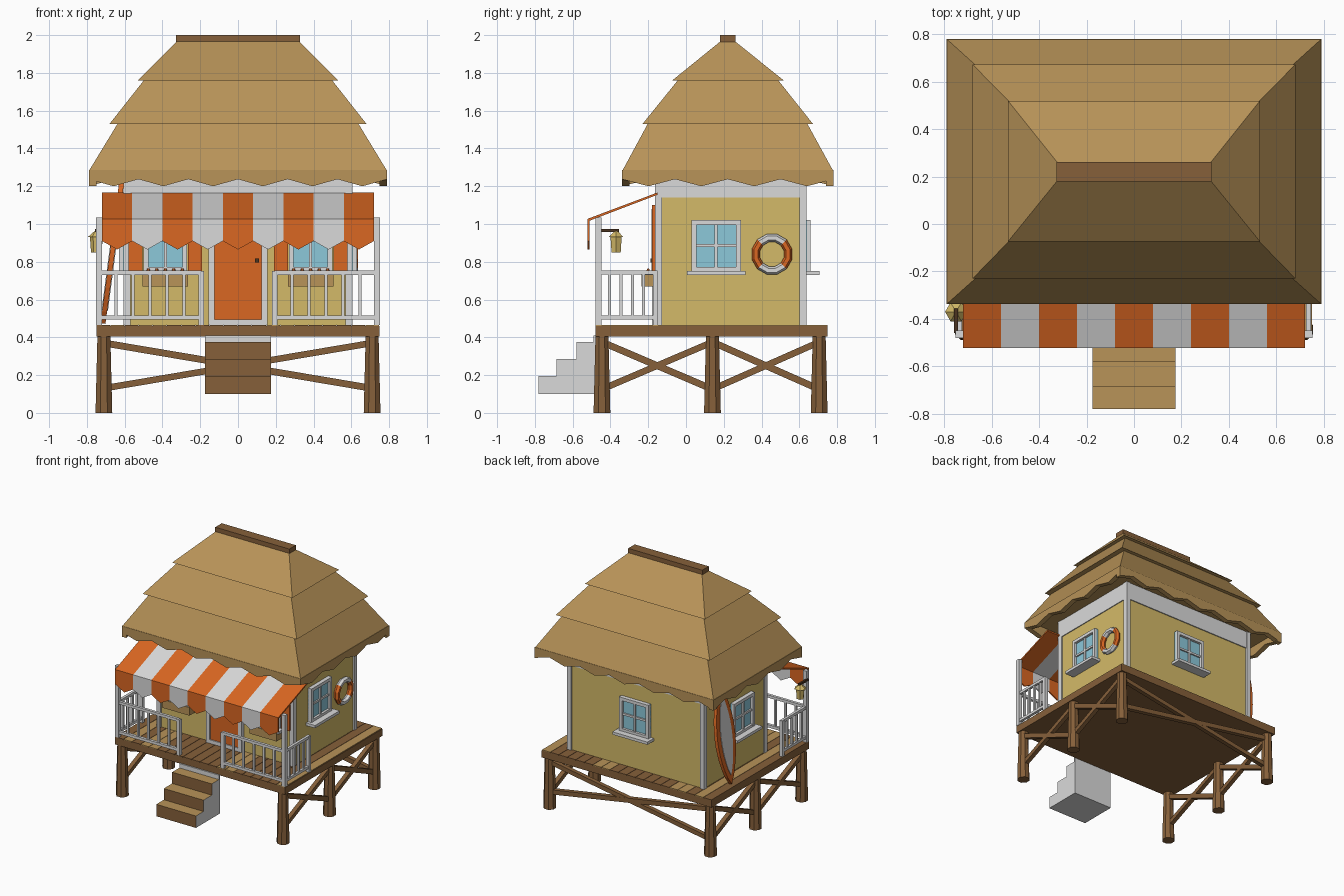
import bpy, bmesh, math, random
from mathutils import Matrix, Vector

if "Cube" in bpy.data.objects:
    bpy.data.objects.remove(bpy.data.objects["Cube"])

random.seed(4)


def mat(name, r, g, b):
    m = bpy.data.materials.new(name)
    m.diffuse_color = [((c / 255 + 0.055) / 1.055) ** 2.4 for c in (r, g, b)] + [1]
    m.use_nodes = True
    m.node_tree.nodes["Principled BSDF"].inputs["Base Color"].default_value = m.diffuse_color
    return m


THATCH = mat("thatch", 184, 147, 88)
WOOD = mat("wood", 134, 96, 58)
WHITE = mat("white_paint", 218, 218, 218)
YELLOW = mat("yellow_wall", 212, 186, 104)
ORANGE = mat("orange_paint", 218, 103, 34)
GLASS = mat("window_glass", 140, 200, 218)
DARK = mat("dark_metal", 75, 52, 32)


def finish(name, bm, mats, M=None):
    if M is not None:
        bm.transform(M)
    bmesh.ops.recalc_face_normals(bm, faces=bm.faces[:])
    me = bpy.data.meshes.new(name)
    bm.to_mesh(me)
    bm.free()
    for m in (mats if isinstance(mats, (list, tuple)) else [mats]):
        me.materials.append(m)
    ob = bpy.data.objects.new(name, me)
    bpy.context.collection.objects.link(ob)
    return ob


def box(name, x0, x1, y0, y1, z0, z1, m, M=None):
    bm = bmesh.new()
    T = Matrix.Translation(((x0 + x1) / 2, (y0 + y1) / 2, (z0 + z1) / 2))
    bmesh.ops.create_cube(bm, size=1, matrix=T @ Matrix.Diagonal((x1 - x0, y1 - y0, z1 - z0, 1)))
    return finish(name, bm, m, M)


def prism(name, pts, depth, m, M=None):
    """Outline in local x/z, extruded along +y."""
    bm = bmesh.new()
    a = [bm.verts.new((x, 0, z)) for x, z in pts]
    f = bm.faces.new(a)
    r = bmesh.ops.extrude_face_region(bm, geom=[f])
    bmesh.ops.translate(bm, vec=(0, depth, 0), verts=[v for v in r["geom"] if isinstance(v, bmesh.types.BMVert)])
    return finish(name, bm, m, M)


def cone(name, x, y, z0, z1, r0, r1, n, m):
    bm = bmesh.new()
    bmesh.ops.create_cone(bm, cap_ends=True, segments=n, radius1=r0, radius2=r1, depth=z1 - z0,
                          matrix=Matrix.Translation((x, y, (z0 + z1) / 2)) @ Matrix.Rotation(math.pi / n, 4, 'Z'))
    return finish(name, bm, m)


def beam(name, p, q, w, m):
    p, q = Vector(p), Vector(q)
    d = q - p
    M = Matrix.Translation((p + q) / 2) @ d.to_track_quat('Z', 'Y').to_matrix().to_4x4()
    return box(name, -w / 2, w / 2, -w / 2, w / 2, -d.length / 2, d.length / 2, m, M)


def frustum(name, z0, a, z1, b, m):
    """Hipped block; a and b are (half x, y min, y max) at the bottom and top."""
    bm = bmesh.new()
    lo, hi = [[bm.verts.new(c) for c in ((-h, y0, z), (h, y0, z), (h, y1, z), (-h, y1, z))]
              for z, (h, y0, y1) in ((z0, a), (z1, b))]
    bm.faces.new(lo)
    bm.faces.new(hi)
    for i in range(4):
        j = (i + 1) % 4
        bm.faces.new((lo[i], lo[j], hi[j], hi[i]))
    return finish(name, bm, m)


def wall(x, y, deg):
    return Matrix.Translation((x, y, 0)) @ Matrix.Rotation(math.radians(deg), 4, 'Z')


# Stilts and cross braces
for x in (-0.71, 0.71):
    for y in (-0.445, 0.14, 0.705):
        cone("stilt", x, y, 0, 0.41, 0.048, 0.037, 8, WOOD)
    for y0, y1 in ((-0.445, 0.14), (0.14, 0.705)):
        beam("side_brace", (x, y0, 0.375), (x, y1, 0.125), 0.036, WOOD)
        beam("side_brace", (x, y0, 0.125), (x, y1, 0.375), 0.034, WOOD)
beam("back_brace", (-0.71, 0.705, 0.37), (0.71, 0.705, 0.13), 0.036, WOOD)
beam("back_brace", (-0.71, 0.705, 0.13), (0.71, 0.705, 0.37), 0.034, WOOD)

# Deck with planks, a few of them lighter
box("deck", -0.75, 0.75, -0.48, 0.75, 0.405, 0.46, WOOD)
for i in range(20):
    x = -0.75 + i * 0.075
    box("deck_plank", x, x + 0.072, -0.48, 0.75, 0.46, 0.466, THATCH if random.random() < 0.2 else WOOD)

# Steps: white sides, wooden risers, light treads
steps = prism("steps", [(-0.78, 0.1), (-0.78, 0.195), (-0.685, 0.195), (-0.685, 0.285), (-0.58, 0.285),
                        (-0.58, 0.375), (-0.48, 0.375), (-0.48, 0.1)], 0.35, [WHITE, WOOD, THATCH],
              Matrix.Translation((0.175, 0, 0)) @ Matrix.Rotation(math.pi / 2, 4, 'Z'))
for p in steps.data.polygons:
    p.material_index = 1 if p.normal.y < -0.5 else 2 if p.normal.z > 0.5 else 0
box("step_riser", -0.175, 0.175, -0.49, -0.48, 0.37, 0.41, WHITE)

# House body, corner boards and top band
box("walls", -0.595, 0.595, -0.15, 0.625, 0.465, 1.28, YELLOW)
box("wall_band", -0.602, 0.602, -0.158, 0.633, 1.14, 1.285, WHITE)
for x in (-0.588, 0.588):
    for y in (-0.145, 0.62):
        box("corner_board", x - 0.018, x + 0.018, y - 0.018, y + 0.018, 0.465, 1.285, WHITE)


# Windows: local x along the wall, -y outward
def window(M, w=0.13, top=1.02):
    box("window_glass", -w, w, -0.012, 0, 0.75, top, GLASS, M)
    for s in (-1, 1):
        c = s * (w - 0.0125)
        box("window_side", c - 0.0125, c + 0.0125, -0.032, 0, 0.75, top, WHITE, M)
    box("window_head", -w, w, -0.032, 0, top - 0.025, top, WHITE, M)
    box("window_foot", -w, w, -0.031, 0, 0.75, 0.772, WHITE, M)
    box("window_mullion", -0.008, 0.008, -0.024, 0, 0.76, top - 0.01, WHITE, M)
    mid = (0.75 + top) / 2
    box("window_crossbar", -w + 0.01, w - 0.01, -0.023, 0, mid - 0.008, mid + 0.008, WHITE, M)
    box("window_sill", -w - 0.025, w + 0.025, -0.08, 0, 0.73, 0.752, WHITE, M)


window(wall(0.597, 0.16, 90))
window(wall(-0.597, 0.16, -90))
window(wall(0, 0.628, 180))
for cx in (-0.385, 0.385):
    M = wall(cx, -0.15, 0)
    window(M, 0.115, 1.08)
    box("planter", -0.12, 0.12, -0.085, -0.01, 0.67, 0.735, THATCH, M)
    for i in range(5):
        cone("flower", cx - 0.09 + i * 0.045, -0.2, 0.73, 0.765, 0.02, 0.005, 6, ORANGE)
    for s in (-1, 1):
        c = s * 0.157
        box("shutter", c - 0.037, c + 0.037, -0.03, 0, 0.75, 1.1, ORANGE, M)

# Door
box("door", -0.125, 0.125, -0.172, -0.14, 0.49, 1.06, ORANGE)
for x in (-0.14, 0.14):
    box("door_jamb", x - 0.016, x + 0.016, -0.18, -0.14, 0.465, 1.085, WHITE)
box("door_head", -0.156, 0.156, -0.18, -0.14, 1.055, 1.085, WHITE)
box("door_threshold", -0.14, 0.14, -0.18, -0.14, 0.465, 0.495, WHITE)
box("door_handle", 0.09, 0.112, -0.188, -0.17, 0.795, 0.817, DARK)

# Striped awning with pointed valance
for i in range(9):
    x, m = -0.72 + i * 0.16, (WHITE if i % 2 else ORANGE)
    prism("awning_stripe", [(-0.15, 1.155), (-0.15, 1.167), (-0.522, 1.027), (-0.522, 1.013)], 0.16, m,
          Matrix.Translation((x + 0.16, 0, 0)) @ Matrix.Rotation(math.pi / 2, 4, 'Z'))
    prism("awning_valance", [(x, 1.02), (x + 0.16, 1.02), (x + 0.16, 0.91), (x + 0.08, 0.865), (x, 0.91)],
          0.01, m, Matrix.Translation((0, -0.522, 0)))

# Porch posts and railings
for s in (-1, 1):
    x = s * 0.735
    box("porch_post", x - 0.016, x + 0.016, -0.48, -0.448, 0.465, 1.035, WHITE)
    e = s * 0.195
    box("newel_post", e - 0.014, e + 0.014, -0.478, -0.45, 0.465, 0.75, WHITE)
    box("wall_rail_post", x - 0.014, x + 0.014, -0.175, -0.147, 0.465, 0.75, WHITE)
    for z in (0.505, 0.742):
        beam("front_rail", (e, -0.464, z), (x, -0.464, z), 0.022, WHITE)
        beam("side_rail", (x, -0.464, z), (x, -0.15, z), 0.021, WHITE)
    for i in range(1, 6):
        bx = e + (x - e) * i / 6
        box("front_baluster", bx - 0.008, bx + 0.008, -0.472, -0.456, 0.505, 0.742, WHITE)
    for i in range(1, 5):
        by = -0.464 + 0.3 * i / 5
        box("side_baluster", x - 0.008, x + 0.008, by - 0.008, by + 0.008, 0.505, 0.742, WHITE)

# Hanging lantern
beam("lantern_arm", (-0.75, -0.46, 0.965), (-0.75, -0.355, 0.965), 0.016, DARK)
cone("lantern_body", -0.75, -0.37, 0.85, 0.93, 0.028, 0.034, 6, YELLOW)
cone("lantern_cap", -0.75, -0.37, 0.93, 0.962, 0.046, 0.01, 6, YELLOW)

# Life ring, orange on its two sides
bm = bmesh.new()
N, K = 12, 6
rings = []
for i in range(N):
    a = 2 * math.pi * (i + 0.5) / N
    rings.append([bm.verts.new((0.022 * math.sin(t), (0.088 + 0.022 * math.cos(t)) * math.cos(a),
                                (0.088 + 0.022 * math.cos(t)) * math.sin(a)))
                  for t in (2 * math.pi * k / K for k in range(K))])
for i in range(N):
    for k in range(K):
        f = bm.faces.new((rings[i][k], rings[(i + 1) % N][k], rings[(i + 1) % N][(k + 1) % K], rings[i][(k + 1) % K]))
        f.material_index = int(i in (11, 0, 10, 4, 5, 6))
finish("life_ring", bm, [WHITE, ORANGE], Matrix.Translation((0.617, 0.455, 0.84)))


# Surfboard leaning on the left wall
def board(k, h):
    t = [i / 12 for i in range(13)]
    side = [(k * 0.11 * math.sin(math.pi * u) ** 0.75, h * (u - 0.5)) for u in t]
    return side + [(-x, z) for x, z in reversed(side[1:-1])]


lean = (Matrix.Translation((-0.665, 0.46, 0.85)) @ Matrix.Rotation(math.radians(7.5), 4, 'Y')
        @ Matrix.Rotation(math.radians(-90), 4, 'Z'))
prism("surfboard", board(1, 0.76), 0.026, ORANGE, lean @ Matrix.Translation((0, -0.013, 0)))
prism("surfboard_panel", board(0.62, 0.62), 0.034, WHITE, lean @ Matrix.Translation((0, -0.017, 0)))

# Thatched roof tiers and ridge cap
frustum("roof_lower", 1.28, (0.79, -0.338, 0.78), 1.535, (0.635, -0.2, 0.64), THATCH)
frustum("roof_middle", 1.53, (0.68, -0.23, 0.672), 1.765, (0.495, -0.04, 0.485), THATCH)
frustum("roof_upper", 1.76, (0.53, -0.073, 0.518), 1.965, (0.325, 0.18, 0.262), THATCH)
box("ridge_cap", -0.327, 0.327, 0.18, 0.262, 1.96, 2.0, WOOD)


# Zigzag eave fringe on each side
def fringe(half, teeth, phase, M):
    n = teeth * 2
    low = [(-half + 2 * half * i / n, 1.2 if (i + phase) % 2 else 1.237) for i in range(n + 1)]
    prism("eave_fringe", low + [(half, 1.285), (-half, 1.285)], 0.04, THATCH, M)


fringe(0.79, 6, 0, wall(0, -0.338, 0))
fringe(0.79, 6, 1, wall(0, 0.78, 180))
fringe(0.559, 4, 0, wall(0.79, 0.221, 90))
fringe(0.559, 4, 1, wall(-0.79, 0.221, -90))
